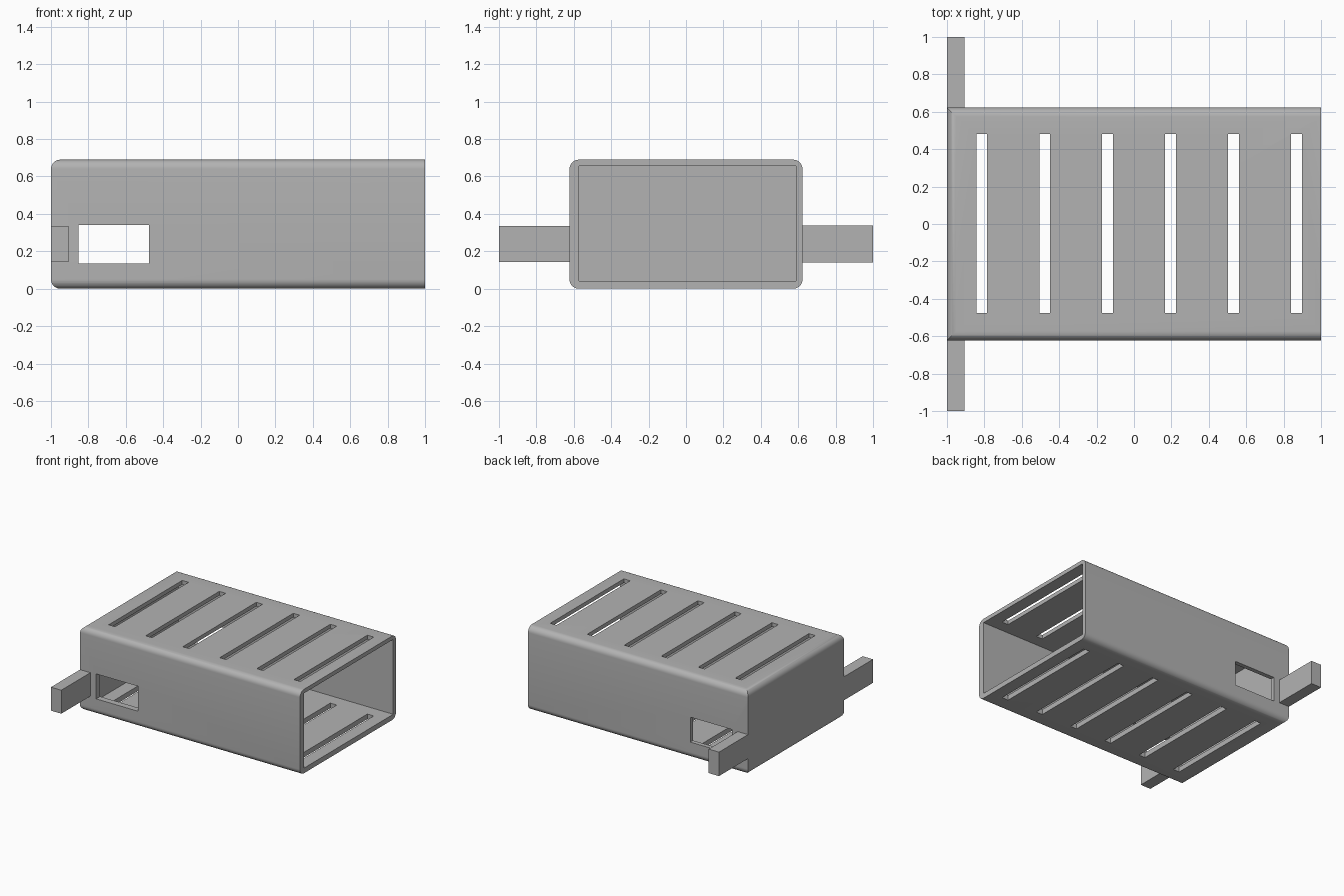
import bpy
import bmesh
from math import radians
from mathutils import Vector

if "Cube" in bpy.data.objects:
    bpy.data.objects.remove(bpy.data.objects["Cube"])

GREY = (0.45, 0.45, 0.45, 1)
grey = bpy.data.materials.new("plain grey")
grey.use_nodes = True
grey.diffuse_color = GREY
grey.node_tree.nodes["Principled BSDF"].inputs["Base Color"].default_value = GREY


def box(name, lo, hi, rounded=None):
    """Box between two corners; edges chosen by the rule are rounded."""
    lo, hi = Vector(lo), Vector(hi)
    bm = bmesh.new()
    bmesh.ops.create_cube(bm, size=1)
    for v in bm.verts:
        v.co = (lo + hi) / 2 + v.co * (hi - lo)
    if rounded:
        edges = [e for e in bm.edges if rounded(e.verts[0].co, e.verts[1].co)]
        bmesh.ops.bevel(bm, geom=edges, offset=0.05, segments=8,
                        profile=0.5, affect='EDGES')
    mesh = bpy.data.meshes.new(name)
    bm.to_mesh(mesh)
    bm.free()
    mesh.materials.append(grey)
    obj = bpy.data.objects.new(name, mesh)
    bpy.context.collection.objects.link(obj)
    return obj


def combine(target, tool, operation):
    mod = target.modifiers.new(operation.title(), 'BOOLEAN')
    mod.object = tool
    mod.operation = operation
    mod.solver = 'EXACT'
    bpy.context.view_layer.objects.active = target
    bpy.ops.object.modifier_apply(modifier=mod.name)
    bpy.data.objects.remove(tool)


# Sleeve: long edges rounded, closed end rounded along its top and bottom only
case = box("case", (-1, -0.623, 0), (1, 0.623, 0.69),
           lambda a, b: abs(a.x - b.x) > 1)
end_shape = box("end_shape", (-1, -0.8, 0), (1.2, 0.8, 0.69),
                lambda a, b: abs(a.y - b.y) > 1 and a.x < 0)
combine(case, end_shape, 'INTERSECT')

# Cavity open at the left end
combine(case, box("cavity", (-0.95, -0.572, 0.042), (1.2, 0.587, 0.657)), 'DIFFERENCE')

# Vent slots through top and bottom
for i in range(6):
    x = -0.814 + i * 0.3366
    combine(case, box("slot", (x - 0.029, -0.475, -0.2), (x + 0.029, 0.48, 0.9)), 'DIFFERENCE')

# Window through front and back walls
combine(case, box("window", (-0.853, -0.8, 0.135), (-0.475, 0.8, 0.34)), 'DIFFERENCE')

# Side tabs at the closed end
box("front_tab", (-1, -1, 0.143), (-0.906, -0.6, 0.336))
box("back_tab", (-1, 0.6, 0.14), (-0.906, 1, 0.337))

bpy.ops.object.select_all(action='DESELECT')
case.select_set(True)
bpy.context.view_layer.objects.active = case
bpy.ops.object.shade_smooth_by_angle(angle=radians(30))
